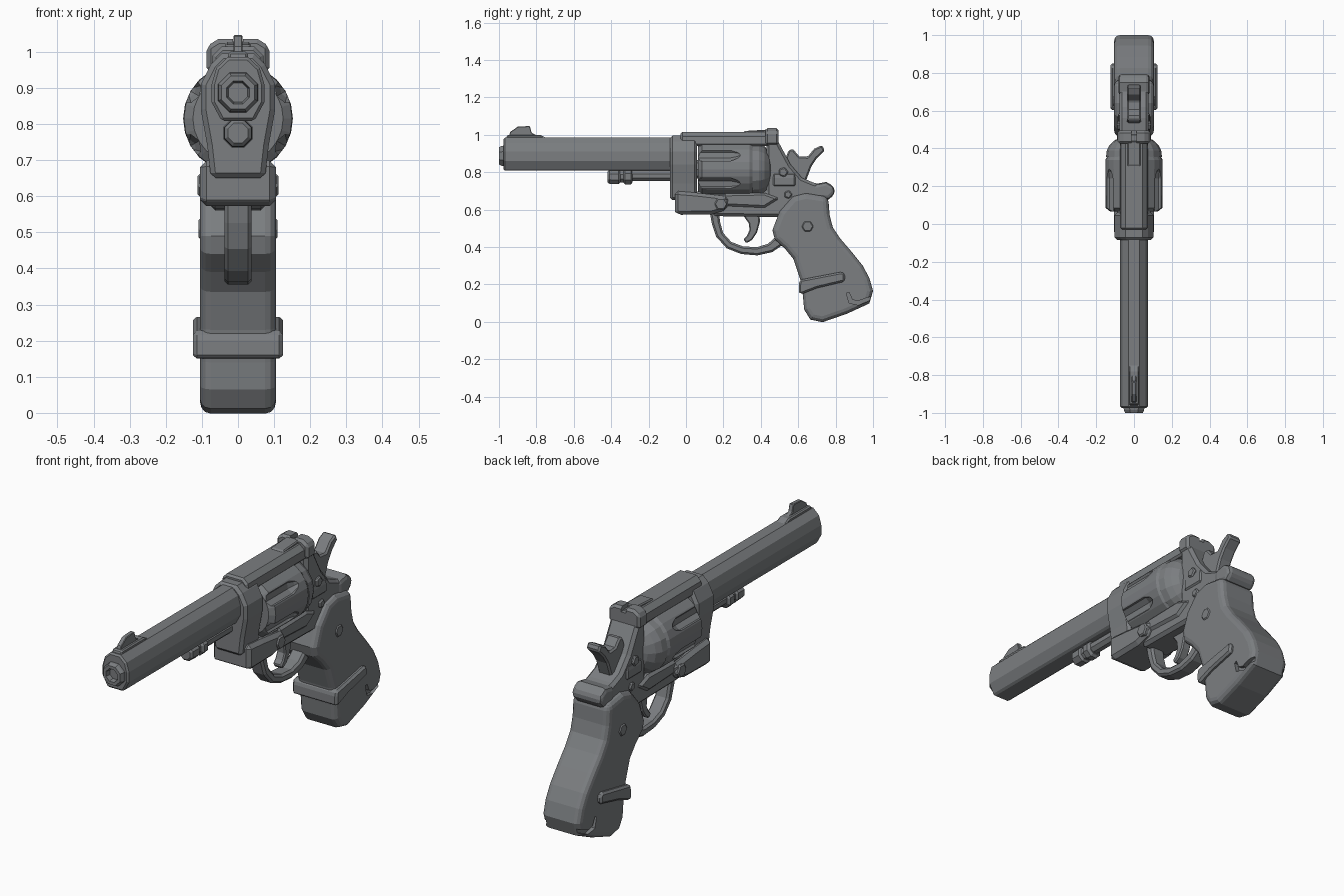
import bpy, bmesh, math
from mathutils import Vector

steel = bpy.data.materials.new("dark_steel")
steel.diffuse_color = (0.2, 0.21, 0.22, 1)


def finish(bm, name, bevel=0.0, segs=1):
    bmesh.ops.recalc_face_normals(bm, faces=bm.faces[:])
    me = bpy.data.meshes.new(name)
    bm.to_mesh(me)
    bm.free()
    me.materials.append(steel)
    ob = bpy.data.objects.new(name, me)
    bpy.context.collection.objects.link(ob)
    if bevel:
        m = ob.modifiers.new("bevel", 'BEVEL')
        m.width, m.segments = bevel, segs
        m.limit_method, m.angle_limit = 'ANGLE', math.radians(50)
    return ob


def extrude(name, pts3, vec, bevel=0.0, segs=1):
    bm = bmesh.new()
    face = bm.faces.new([bm.verts.new(p) for p in pts3])
    new = bmesh.ops.extrude_face_region(bm, geom=[face])["geom"]
    bmesh.ops.translate(bm, vec=vec, verts=[v for v in new if isinstance(v, bmesh.types.BMVert)])
    return finish(bm, name, bevel, segs)


def side(name, pts, w, bevel=0.0, segs=1):
    """Side profile (y, z) given width from -w to w."""
    return extrude(name, [(-w, y, z) for y, z in pts], (2 * w, 0, 0), bevel, segs)


def section(name, half, y0, y1, bevel=0.0):
    """Half cross-section (x, z), mirrored and run along y."""
    pts = half + [(-x, z) for x, z in reversed(half)]
    return extrude(name, [(x, y0, z) for x, z in pts], (0, y1 - y0, 0), bevel)


def lathe(name, prof, z, n, turn=0.0, bevel=0.0):
    """Profile (y, radius) turned about an axis along y."""
    bm = bmesh.new()
    rings = []
    for y, r in prof:
        rings.append([bm.verts.new((r * math.cos(a), y, z + r * math.sin(a)))
                      for a in (turn + 2 * math.pi * i / n for i in range(n))])
    for a, b in zip(rings, rings[1:]):
        for i in range(n):
            bm.faces.new((a[i], a[(i + 1) % n], b[(i + 1) % n], b[i]))
    bm.faces.new(rings[0])
    bm.faces.new(rings[-1])
    return finish(bm, name, bevel)


def ribbon(pts, widths):
    """Closed outline of a strip following a (y, z) path."""
    P = [Vector(p) for p in pts]
    left, right = [], []
    for i, p in enumerate(P):
        d = (P[min(i + 1, len(P) - 1)] - P[max(i - 1, 0)]).normalized()
        n = Vector((-d.y, d.x)) * widths[i] / 2
        left.append(tuple(p + n))
        right.append(tuple(p - n))
    return left + right[::-1]


def cut(ob, cutter):
    m = ob.modifiers.new("cut", 'BOOLEAN')
    m.operation, m.object, m.solver = 'DIFFERENCE', cutter, 'EXACT'
    cutter.hide_render = True
    cutter.hide_set(True)


def screw(name, y, z, r, x, n=6):
    """Hexagonal head on both flanks."""
    for s, tag in ((1, "right"), (-1, "left")):
        pts = [(s * (x - 0.03), y + r * math.cos(2 * math.pi * i / n),
                z + r * math.sin(2 * math.pi * i / n)) for i in range(n)]
        extrude(f"{name}_{tag}", pts, (s * 0.03, 0, 0), 0.006)


# Barrel, octagonal, with a bored muzzle ring
section("barrel", [(0.028, 0.985), (0.06, 0.955), (0.073, 0.91), (0.073, 0.86),
                   (0.045, 0.808)], -0.975, 0.05, 0.008)
lathe("muzzle", [(-0.96, 0.062), (-0.985, 0.058), (-1.0, 0.05), (-1.0, 0.034),
                 (-0.96, 0.026)], 0.887, 8, math.pi / 8)

# Front sight: base and blade
side("front_sight_base", [(-0.965, 0.97), (-0.955, 1.0), (-0.78, 1.0), (-0.74, 0.98)], 0.027, 0.006)
side("front_sight_blade", [(-0.95, 0.985), (-0.94, 1.015), (-0.9, 1.043), (-0.835, 1.047),
                           (-0.825, 1.01), (-0.77, 0.985)], 0.012, 0.003)

# Ejector rod with a collared head
lathe("ejector_rod", [(-0.36, 0.03), (0.0, 0.03)], 0.78, 8, math.pi / 8)
lathe("ejector_head", [(-0.42, 0.03), (-0.41, 0.04), (-0.36, 0.042), (-0.35, 0.032), (-0.335, 0.032),
                       (-0.325, 0.044), (-0.295, 0.044), (-0.285, 0.03)], 0.775, 8, math.pi / 8)

# Frame: barrel collar, top strap, underside and back
section("barrel_collar", [(0.045, 0.995), (0.075, 0.965), (0.103, 0.91), (0.103, 0.84),
                          (0.085, 0.74), (0.075, 0.65)], -0.085, 0.06, 0.014)
section("top_strap", [(0.045, 1.014), (0.07, 0.99), (0.074, 0.94)], -0.03, 0.48, 0.01)
side("frame", [(-0.06, 0.7), (-0.06, 0.585), (0.14, 0.58), (0.16, 0.565), (0.5, 0.56), (0.6, 0.52),
               (0.75, 0.6), (0.77, 0.72), (0.68, 0.745), (0.62, 0.77), (0.56, 0.84),
               (0.49, 0.97), (0.43, 0.98), (0.43, 0.69)], 0.078, 0.015)
side("crane_block", [(-0.06, 0.7), (-0.06, 0.59), (-0.045, 0.572), (0.14, 0.575),
                     (0.22, 0.6), (0.23, 0.67), (0.06, 0.69)], 0.105, 0.018)
side("side_rail", [(0.2, 0.685), (0.2, 0.62), (0.42, 0.61), (0.5, 0.66), (0.42, 0.69)], 0.09, 0.012)

# Fluted cylinder
drum = lathe("cylinder", [(0.065, 0.125), (0.085, 0.15), (0.34, 0.152), (0.36, 0.14)], 0.815, 24)
for i in range(6):
    a = math.pi / 6 + i * math.pi / 3
    c = lathe(f"flute_cutter_{i}", [(0.0, 0.038), (0.24, 0.038), (0.275, 0.024), (0.295, 0.008)], 0, 8, a)
    c.location = (0.162 * math.cos(a), 0, 0.815 + 0.162 * math.sin(a))
    cut(drum, c)
lathe("recoil_shield", [(0.355, 0.148), (0.39, 0.144), (0.42, 0.128), (0.445, 0.1),
                        (0.46, 0.06)], 0.81, 16)
lathe("cylinder_axle", [(0.0, 0.05), (0.4, 0.05)], 0.815, 8)

# Rear sight with a notch
rear = section("rear_sight", [(0.055, 1.035), (0.087, 1.015), (0.087, 0.955), (0.07, 0.94)], 0.425, 0.495, 0.012)
cut(rear, section("rear_sight_notch_cutter", [(0.014, 1.1), (0.014, 1.01)], 0.3, 0.6))
side("rear_sight_leaf", [(0.3, 1.0), (0.31, 1.02), (0.44, 1.028), (0.44, 1.0)], 0.035, 0.005)

# Hammer with a curled spur
side("hammer", [(0.5, 0.8), (0.53, 0.87), (0.55, 0.92), (0.575, 0.92), (0.605, 0.885), (0.65, 0.882),
                (0.685, 0.925), (0.727, 0.945), (0.742, 0.915), (0.7, 0.875), (0.67, 0.83),
                (0.64, 0.75), (0.55, 0.74)], 0.036, 0.008)
section("hammer_cheeks", [(0.078, 0.8), (0.085, 0.77), (0.085, 0.72)], 0.46, 0.59, 0.012)

# Trigger guard and trigger
guard = [(0.15, 0.6), (0.16, 0.53), (0.18, 0.465), (0.23, 0.41), (0.3, 0.383),
         (0.38, 0.377), (0.45, 0.395), (0.52, 0.45)]
side("trigger_guard", ribbon(guard, [0.05, 0.045, 0.042, 0.042, 0.042, 0.044, 0.05, 0.06]), 0.038, 0.01)
trig = [(0.35, 0.58), (0.365, 0.53), (0.36, 0.485), (0.34, 0.45), (0.315, 0.43)]
side("trigger", ribbon(trig, [0.09, 0.06, 0.042, 0.036, 0.026]), 0.024, 0.006)

# Grip: rounded stock, notched heel, band and tang
grip = side("grip", [(0.57, 0.67), (0.64, 0.688), (0.76, 0.67), (0.768, 0.57), (0.785, 0.505), (0.825, 0.445),
                     (0.885, 0.375), (0.945, 0.3), (0.98, 0.235), (1.0, 0.165), (0.98, 0.098),
                     (0.86, 0.043), (0.73, -0.002), (0.665, 0.012), (0.632, 0.065), (0.625, 0.14),
                     (0.61, 0.23), (0.575, 0.335), (0.53, 0.39), (0.475, 0.44), (0.462, 0.49),
                     (0.5, 0.59)], 0.105, 0.03, 3)
for s, tag in ((1, "right"), (-1, "left")):
    notch = ribbon([(0.865, 0.155), (0.88, 0.11), (0.92, 0.1), (1.05, 0.15)], [0.015, 0.025, 0.022, 0.016])
    cut(grip, extrude(f"heel_notch_cutter_{tag}", [(s * 0.085, y, z) for y, z in notch], (s * 0.1, 0, 0)))
side("grip_band", [(0.603, 0.2), (0.61, 0.225), (0.835, 0.268), (0.85, 0.255), (0.848, 0.215),
                   (0.7, 0.18), (0.615, 0.147), (0.603, 0.16)], 0.124, 0.014)
side("tang_knob", [(0.68, 0.66), (0.68, 0.735), (0.75, 0.748), (0.79, 0.725), (0.797, 0.685),
                   (0.765, 0.655)], 0.083, 0.024, 2)

# Screws and pins
screw("crane_screw", 0.187, 0.63, 0.036, 0.112)
screw("grip_screw", 0.65, 0.51, 0.033, 0.11)
screw("frame_pin", 0.545, 0.68, 0.024, 0.088, 5)
screw("hammer_pin", 0.52, 0.8, 0.028, 0.09, 5)
